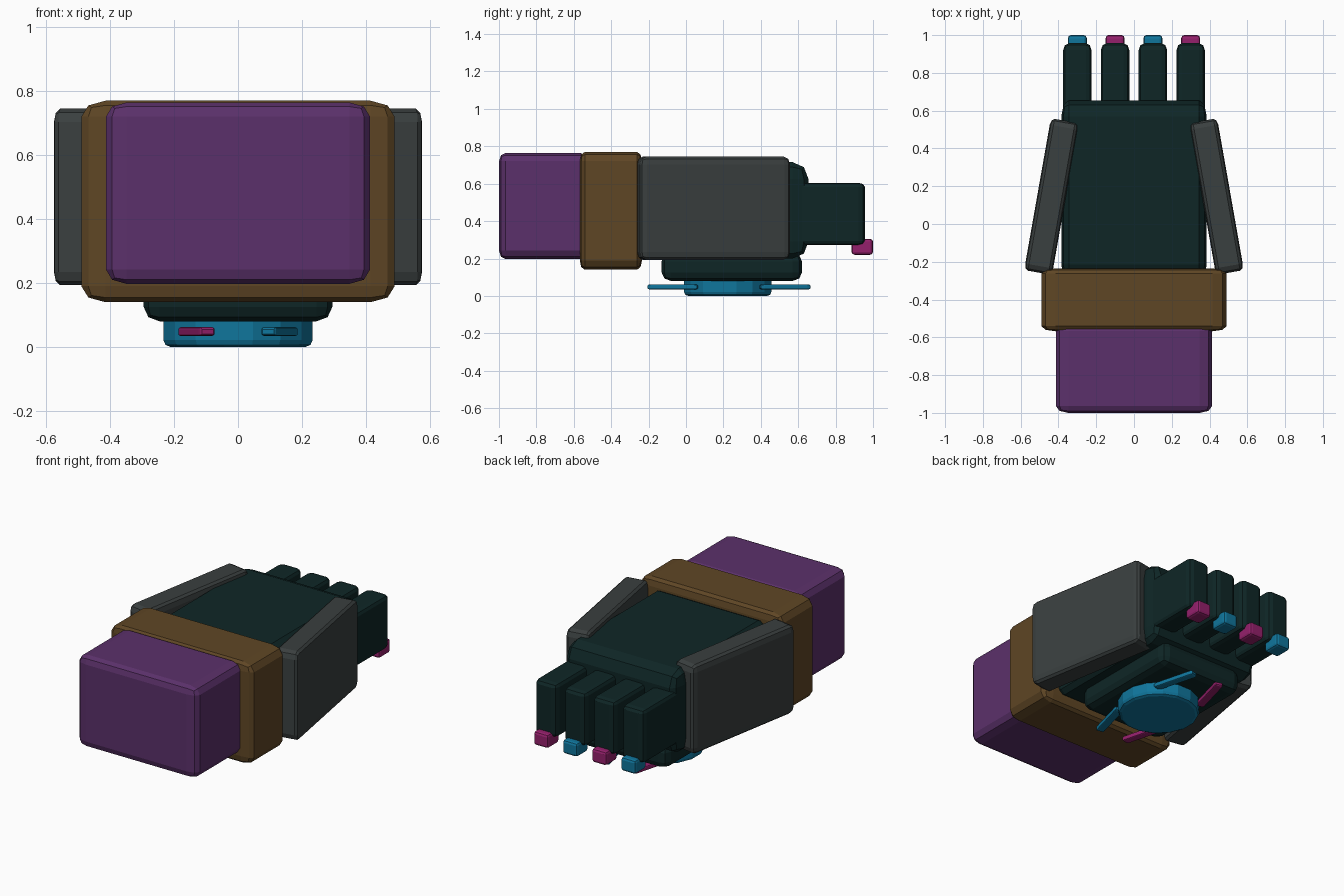
import bpy, bmesh, math
from mathutils import Matrix, Vector

if "Cube" in bpy.data.objects:
    bpy.data.objects.remove(bpy.data.objects["Cube"])


def material(name, r, g, b):
    m = bpy.data.materials.new(name)
    m.diffuse_color = (r, g, b, 1)
    m.use_nodes = True
    m.node_tree.nodes["Principled BSDF"].inputs["Base Color"].default_value = m.diffuse_color
    return m


PURPLE = material("purple", 0.105, 0.030, 0.145)
BROWN = material("brown", 0.114, 0.061, 0.018)
GREY = material("slate grey", 0.042, 0.050, 0.050)
DARK = material("dark teal", 0.0045, 0.0195, 0.0195)
BLUE = material("blue", 0.005, 0.180, 0.335)
PINK = material("magenta", 0.300, 0.0144, 0.150)


def finish(name, bm, mat, loc=(0, 0, 0), turn=0):
    mesh = bpy.data.meshes.new(name)
    bm.to_mesh(mesh)
    bm.free()
    mesh.materials.append(mat)
    ob = bpy.data.objects.new(name, mesh)
    ob.location = loc
    ob.rotation_euler.z = math.radians(turn)
    bpy.context.collection.objects.link(ob)
    return ob


def box(name, lo, hi, cut, mat, turn=0):
    """Box between two corners; cut is the bevel depth along each axis."""
    lo, hi, cut = Vector(lo), Vector(hi), Vector(cut)
    size = hi - lo
    bm = bmesh.new()
    bmesh.ops.create_cube(bm, size=1)
    bmesh.ops.scale(bm, vec=[s / c for s, c in zip(size, cut)], verts=bm.verts)
    bmesh.ops.bevel(bm, geom=bm.edges[:], offset=1, segments=2, profile=0.5,
                    affect='EDGES')
    bmesh.ops.scale(bm, vec=cut, verts=bm.verts)
    return finish(name, bm, mat, (lo + hi) / 2, turn)


# forearm and cuff
box("forearm", (-0.413, -1.0, 0.197), (0.413, -0.53, 0.765), (0.065, 0.036, 0.045), PURPLE)
box("cuff", (-0.49, -0.568, 0.14), (0.49, -0.235, 0.77), (0.075, 0.027, 0.05), BROWN)

# palm and raised pad beneath it
box("palm", (-0.385, -0.30, 0.20), (0.385, 0.655, 0.715), (0.04, 0.085, 0.09), DARK)
box("palm_pad", (-0.295, -0.13, 0.08), (0.295, 0.62, 0.23), (0.05, 0.05, 0.045), DARK)

# angled side plates
for side, s in (("left", -1), ("right", 1)):
    cx, cy = s * 0.437, 0.145
    box("side_plate_" + side, (cx - 0.075, cy - 0.408, 0.193), (cx + 0.075, cy + 0.408, 0.745),
        (0.02, 0.035, 0.042), GREY, s * 10)

# fingers with coloured tips
for i in range(4):
    x = -0.3 + 0.2 * i
    box(f"finger_{i + 1}", (x - 0.075, 0.55, 0.272), (x + 0.075, 0.957, 0.605),
        (0.03, 0.036, 0.022), DARK)
    box(f"fingertip_{i + 1}", (x - 0.05, 0.885, 0.22), (x + 0.05, 1.0, 0.305),
        (0.015, 0.017, 0.015), PINK if i % 2 else BLUE)

# round emitter under the pad
bm = bmesh.new()
bmesh.ops.create_cone(bm, cap_ends=True, segments=16, radius1=0.238, radius2=0.238, depth=0.13,
                      matrix=Matrix.Rotation(math.radians(11.25), 4, 'Z'))
rim = [e for e in bm.edges if all(v.co.z < 0 for v in e.verts)]
bmesh.ops.bevel(bm, geom=rim, offset=0.022, segments=2, profile=0.5, affect='EDGES')
finish("emitter_disc", bm, BLUE, (0, 0.223, 0.065))

# four thin blades around the emitter
for sx in (-1, 1):
    for sy in (-1, 1):
        cx, cy = sx * 0.13, 0.23 + sy * 0.298
        box(f"blade_{'left' if sx < 0 else 'right'}_{'front' if sy < 0 else 'back'}",
            (cx - 0.025, cy - 0.137, 0.034), (cx + 0.025, cy + 0.137, 0.062),
            (0.006, 0.02, 0.007), BLUE if sx > 0 else PINK, sx * sy * 15)
